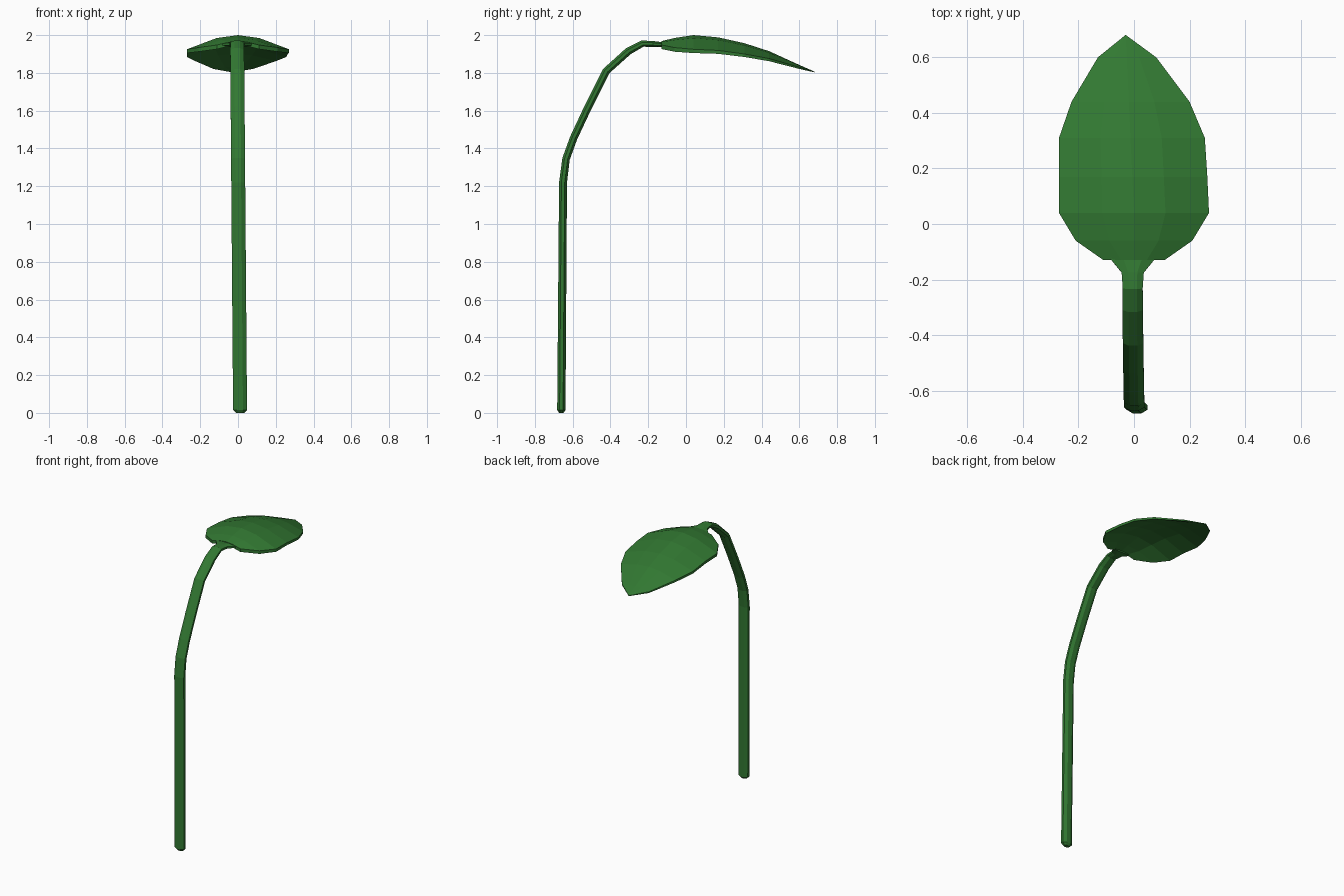
import bpy, bmesh, math
from mathutils import Vector

cube = bpy.data.objects.get("Cube")
if cube:
    bpy.data.objects.remove(cube, do_unlink=True)

# Leaf green
green = bpy.data.materials.new("leaf_green")
green.use_nodes = True
colour = (0.032, 0.19, 0.032, 1)
green.diffuse_color = colour
green.node_tree.nodes["Principled BSDF"].inputs["Base Color"].default_value = colour


def finish(bm, name):
    bmesh.ops.remove_doubles(bm, verts=bm.verts, dist=0.0005)
    bmesh.ops.recalc_face_normals(bm, faces=bm.faces)
    mesh = bpy.data.meshes.new(name)
    bm.to_mesh(mesh)
    bm.free()
    mesh.materials.append(green)
    obj = bpy.data.objects.new(name, mesh)
    bpy.context.collection.objects.link(obj)
    return obj


def loft(name, rings):
    """Skin closed rings of points and cap both ends."""
    bm = bmesh.new()
    loops = [[bm.verts.new(p) for p in ring] for ring in rings]
    n = len(loops[0])
    for a, b in zip(loops, loops[1:]):
        for i in range(n):
            j = (i + 1) % n
            bm.faces.new((a[i], a[j], b[j], b[i]))
    bm.faces.new(loops[0])
    bm.faces.new(loops[-1])
    return finish(bm, name)


# Stem: flattened octagon swept along a hooked path (y, z, half width, half depth)
path = [(-.66, 0, .022, .012), (-.66, .015, .037, .022), (-.651, 1.22, .037, .021),
        (-.635, 1.345, .037, .02), (-.595, 1.455, .037, .02), (-.52, 1.615, .037, .02),
        (-.422, 1.81, .037, .02), (-.305, 1.915, .037, .02), (-.23, 1.955, .036, .017),
        (-.175, 1.953, .04, .016), (-.12, 1.95, .085, .012)]
rings = []
for k, (y, z, w, d) in enumerate(path):
    prev, nxt = path[max(k - 1, 0)], path[min(k + 1, len(path) - 1)]
    tangent = Vector((0, nxt[0] - prev[0], nxt[1] - prev[1])).normalized()
    if k < 2:
        tangent = Vector((0, 0, 1))
    normal = Vector((0, -tangent.z, tangent.y))
    centre = Vector((0.011 - 0.016 * z / 2, y, z))
    ring = []
    for i in range(8):
        a = math.pi * (i + 0.5) / 4
        ring.append(centre + Vector((w * 1.08 * math.cos(a), 0, 0)) + normal * d * 1.08 * math.sin(a))
    rings.append(ring)
loft("stem", rings)

# Leaf: arched blade (y, left x, right x, ridge z, edge z, thickness)
rows = [(-.13, -.11, .11, 1.968, 1.948, .022), (-.06, -.21, .21, 1.985, 1.934, .022),
        (.04, -.27, .27, 2.0, 1.925, .02), (.17, -.27, .264, 1.988, 1.919, .018),
        (.31, -.27, .255, 1.957, 1.9, .016), (.44, -.225, .2, 1.915, 1.876, .014),
        (.6, -.13, .08, 1.842, 1.83, .009), (.68, -.031, -.029, 1.807, 1.807, .004)]
rings = []
for y, left, right, ridge, edge, thick in rows:
    mid = -.03 * max(0, y - .04) / .64
    top = []
    for f in (-1, -.42, 0, .42, 1):
        x = mid + f * (right - mid if f > 0 else mid - left)
        lift = 1 - abs(f) ** 1.8
        top.append(Vector((x, y, edge + (ridge - edge) * lift)))
    under = [p - Vector((0, 0, thick)) for p in reversed(top)]
    rings.append(top + under)
loft("leaf", rings)
